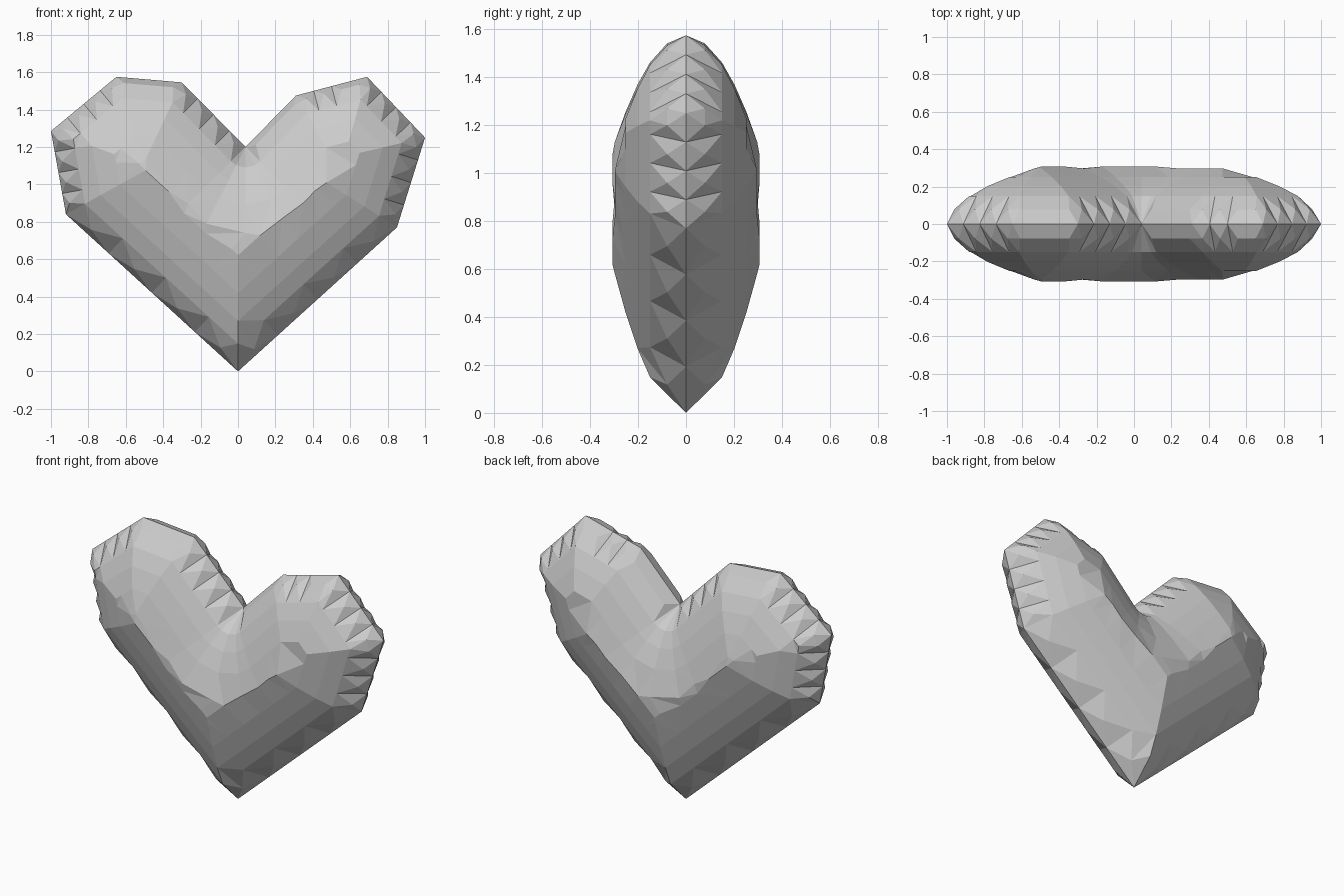
import bpy, math
from mathutils import Vector as V
from mathutils.geometry import delaunay_2d_cdt, intersect_point_line

if "Cube" in bpy.data.objects:
    bpy.data.objects.remove(bpy.data.objects["Cube"])

# heart outline, counter-clockwise in the x-z plane
outline = [V(p) for p in [(0, 0), (0.85, 0.77), (1.0, 1.25), (0.69, 1.575), (0.31, 1.475),
                          (0.04, 1.2), (-0.30, 1.545), (-0.65, 1.575), (-1.0, 1.285), (-0.92, 0.84)]]
N = len(outline)
NOTCH = 5
SEG = 4


def edge(i):
    a, b = outline[i], outline[(i + 1) % N]
    d = (b - a).normalized()
    return a, b, V((-d.y, d.x))


def inside(p):
    c = False
    for i in range(N):
        a, b, _ = edge(i)
        if (a.y > p.y) != (b.y > p.y) and p.x < a.x + (p.y - a.y) * (b.x - a.x) / (b.y - a.y):
            c = not c
    return c


def depth(p):
    best = 9
    for i in range(N):
        a, b, _ = edge(i)
        t = max(0, min(1, (p - a).dot(b - a) / (b - a).length_squared))
        best = min(best, (p - a.lerp(b, t)).length)
    return best


# rim points
points = []
for i in range(N):
    a, b, _ = edge(i)
    points += [a.lerp(b, k / SEG) for k in range(SEG)]
rim = len(points)


def add(p, d, gap):
    if inside(p) and depth(p) > d - 0.002 and all((p - q).length > gap for q in points):
        points.append(p)


# small bumps between the rim points
for i in range(N):
    a, b, n = edge(i)
    for k in range(SEG):
        add(a.lerp(b, (k + 0.5) / SEG) + n * 0.03, 0.03, 0.02)

# inset rings: corners, arc around the notch, then points along the edges
for d in (0.46, 0.43, 0.11, 0.2, 0.31):
    for i in range(N):
        n0, n1 = edge(i - 1)[2], edge(i)[2]
        if i != NOTCH:
            add(outline[i] + (n0 + n1) * (d / (1 + n0.dot(n1))), d, 0.035)
        else:
            for k in range(5):
                add(outline[i] + n0.lerp(n1, k / 4).normalized() * d, d, 0.035)
    for i in range(N):
        a, b, n = edge(i)
        steps = SEG * (2 if (b - a).length > 0.8 else 1)
        for k in range(steps + 1):
            add(a.lerp(b, k / steps) + n * d, d, 0.045)

rim_edges = [(i, (i + 1) % rim) for i in range(rim)]
flat, _, tris, *_ = delaunay_2d_cdt(points, rim_edges, [], 1, 1e-5)

# inflate to both sides, sharing the rim
verts, back = [], {}
for p in flat:
    d = depth(p)
    verts.append((p.x, 0 if d < 1e-3 else -min(0.453 * math.sqrt(d), 0.308), p.y))
for i in range(len(flat)):
    x, y, z = verts[i]
    back[i] = i
    if y < 0:
        back[i] = len(verts)
        verts.append((x, -y, z))
faces = [tuple(t) for t in tris] + [tuple(back[i] for i in reversed(t)) for t in tris]

mesh = bpy.data.meshes.new("heart")
mesh.from_pydata(verts, [], faces)
mesh.validate()
mesh.update()
heart = bpy.data.objects.new("heart", mesh)
bpy.context.collection.objects.link(heart)
